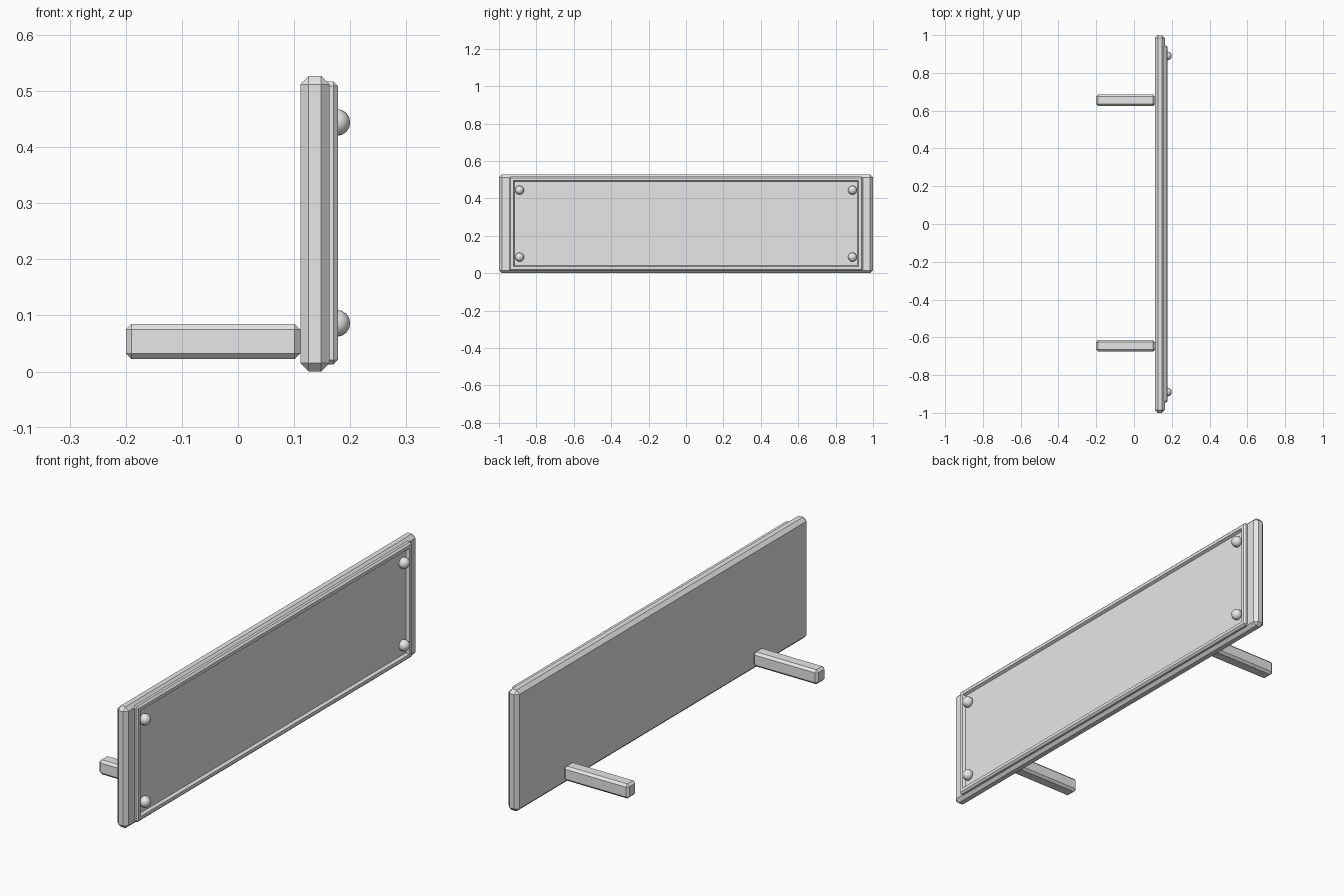
import bpy, bmesh
from mathutils import Vector

cube = bpy.data.objects.get("Cube")
if cube:
    bpy.data.objects.remove(cube, do_unlink=True)

grey = bpy.data.materials.new("light_grey")
grey.use_nodes = True
grey.diffuse_color = (0.8, 0.8, 0.8, 1)
grey.node_tree.nodes["Principled BSDF"].inputs["Base Color"].default_value = (0.8, 0.8, 0.8, 1)


def finish(name, bm):
    mesh = bpy.data.meshes.new(name)
    bm.to_mesh(mesh)
    bm.free()
    mesh.materials.append(grey)
    obj = bpy.data.objects.new(name, mesh)
    bpy.context.collection.objects.link(obj)
    return obj


def chamfered_box(low, high, chamfer):
    """Box between two corners with every edge cut flat."""
    low, high = Vector(low), Vector(high)
    bm = bmesh.new()
    bmesh.ops.create_cube(bm, size=1)
    for v in bm.verts:
        v.co = (low + high) / 2 + v.co * (high - low)
    bmesh.ops.bevel(bm, geom=bm.edges[:], offset=chamfer, segments=1,
                    profile=0.5, affect='EDGES')
    return bm


# Main board
finish("back_board", chamfered_box((0.111, -1, 0), (0.163, 1, 0.527), 0.015))

# Raised panel with a sloped recess in its outer face
bm = chamfered_box((0.13, -0.945, 0.013), (0.178, 0.945, 0.517), 0.008)
face = max(bm.faces, key=lambda f: f.calc_center_median().x)
bmesh.ops.inset_region(bm, faces=[face], thickness=0.02)
bmesh.ops.inset_region(bm, faces=[face], thickness=0.008, depth=-0.012)
finish("front_panel", bm)

# Mounting arms
for side, y in (("right", -0.645), ("left", 0.655)):
    finish("mounting_arm_" + side,
           chamfered_box((-0.2, y - 0.03, 0.022), (0.111, y + 0.03, 0.085), 0.01))

# Corner rivets
for y in (-0.89, 0.89):
    for z in (0.086, 0.444):
        bm = bmesh.new()
        bmesh.ops.create_uvsphere(bm, u_segments=12, v_segments=8, radius=0.024)
        for v in bm.verts:
            v.co += Vector((0.176, y, z))
        for f in bm.faces:
            f.smooth = True
        finish("rivet", bm)
